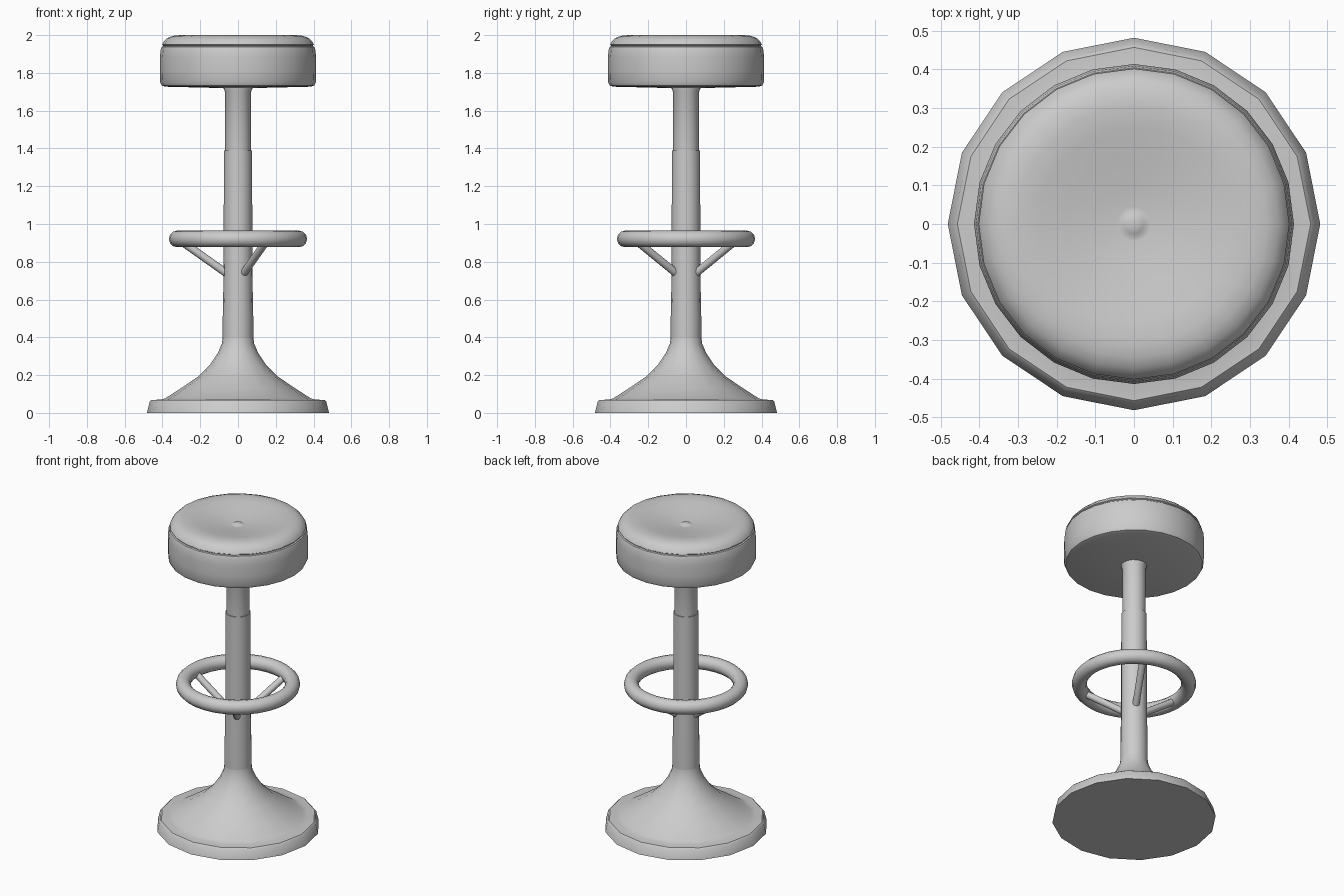
import bpy, bmesh, math
from mathutils import Vector

if "Cube" in bpy.data.objects:
    bpy.data.objects.remove(bpy.data.objects["Cube"])


def finish(obj, angle=40):
    bpy.ops.object.select_all(action='DESELECT')
    obj.select_set(True)
    bpy.context.view_layer.objects.active = obj
    bpy.ops.object.shade_smooth_by_angle(angle=math.radians(angle))


def lathe(name, profile, sides):
    """Spin an (r, z) profile around z; r = 0 ends become poles."""
    bm = bmesh.new()
    verts = [bm.verts.new((r, 0, z)) for r, z in profile]
    edges = [bm.edges.new(p) for p in zip(verts, verts[1:])]
    bmesh.ops.spin(bm, geom=verts + edges, cent=(0, 0, 0), axis=(0, 0, 1),
                   angle=math.tau, steps=sides, use_duplicate=False)
    bmesh.ops.remove_doubles(bm, verts=bm.verts, dist=1e-4)
    bmesh.ops.recalc_face_normals(bm, faces=bm.faces)
    mesh = bpy.data.meshes.new(name)
    bm.to_mesh(mesh)
    bm.free()
    obj = bpy.data.objects.new(name, mesh)
    bpy.context.collection.objects.link(obj)
    finish(obj)
    return obj


# Rimmed trumpet foot
lathe("base", [(0, 0), (0.482, 0), (0.467, 0.06), (0.457, 0.069), (0.41, 0.07),
               (0.385, 0.077), (0.30, 0.132), (0.21, 0.193), (0.15, 0.252),
               (0.108, 0.315), (0.086, 0.365), (0.081, 0.40), (0, 0.40)], 16)

# Lower sleeve and inner gas-lift post
lathe("column_sleeve", [(0, 0.38), (0.081, 0.38), (0.081, 0.50), (0.076, 0.74),
                        (0.075, 1.39), (0, 1.39)], 16)
lathe("column_post", [(0, 1.35), (0.069, 1.35), (0.069, 1.70), (0.076, 1.715),
                      (0.076, 1.74), (0, 1.74)], 16)

# Padded seat with piping groove, dished top and centre button
lathe("seat", [(0, 1.717), (0.10, 1.72), (0.385, 1.727), (0.404, 1.733),
               (0.412, 1.75), (0.414, 1.81), (0.414, 1.88), (0.409, 1.925),
               (0.404, 1.938), (0.396, 1.941), (0.396, 1.946), (0.402, 1.950),
               (0.393, 1.967), (0.374, 1.985), (0.345, 1.996), (0.305, 2.0),
               (0.25, 1.993), (0.18, 1.98), (0.10, 1.968), (0.045, 1.961),
               (0.033, 1.961), (0.025, 1.966), (0.012, 1.969), (0, 1.97)], 24)

# Footrest ring
bpy.ops.mesh.primitive_torus_add(major_radius=0.322, minor_radius=0.044,
                                 major_segments=32, minor_segments=12,
                                 location=(0, 0, 0.921))
ring = bpy.context.object
ring.name = "footrest_ring"
finish(ring, 60)

# Three slanted struts carrying the ring
for i, deg in enumerate((60, 180, 300)):
    a = math.radians(deg)
    inner = Vector((0.066 * math.cos(a), 0.066 * math.sin(a), 0.743))
    outer = Vector((0.295 * math.cos(a), 0.295 * math.sin(a), 0.905))
    d = outer - inner
    bpy.ops.mesh.primitive_cylinder_add(vertices=12, radius=0.021, depth=d.length,
                                        location=(inner + outer) / 2,
                                        rotation=d.to_track_quat('Z', 'Y').to_euler())
    strut = bpy.context.object
    strut.name = f"footrest_strut_{i + 1}"
    finish(strut)
